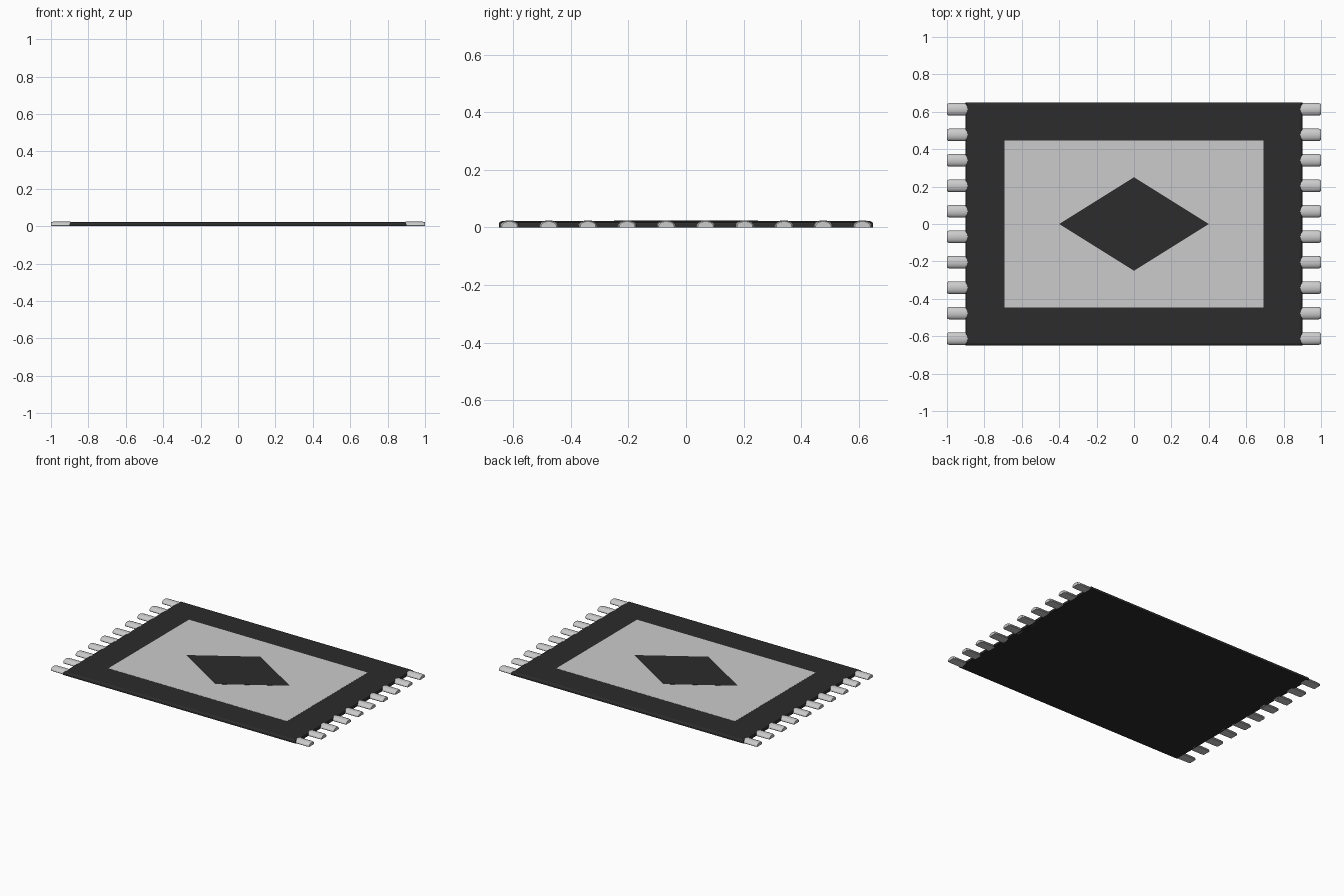
import bpy, bmesh, math

if "Cube" in bpy.data.objects:
    bpy.data.objects.remove(bpy.data.objects["Cube"])

dark = bpy.data.materials.new("dark_weave")
dark.diffuse_color = (0.025, 0.025, 0.025, 1)
dark.use_nodes = True
dark.node_tree.nodes["Principled BSDF"].inputs["Base Color"].default_value = dark.diffuse_color


def make(name, bm, mat=None):
    bmesh.ops.recalc_face_normals(bm, faces=bm.faces)
    me = bpy.data.meshes.new(name)
    bm.to_mesh(me)
    bm.free()
    if mat:
        me.materials.append(mat)
    ob = bpy.data.objects.new(name, me)
    bpy.context.collection.objects.link(ob)
    return ob


def loft(bm, rings):
    rows = [[bm.verts.new(p) for p in r] for r in rings]
    n = len(rows[0])
    for a, b in zip(rows, rows[1:]):
        for i in range(n):
            bm.faces.new((a[i], a[(i + 1) % n], b[(i + 1) % n], b[i]))
    bm.faces.new(rows[0])
    bm.faces.new(rows[-1])


def rect(w, d, z):
    return [(-w, -d, z), (w, -d, z), (w, d, z), (-w, d, z)]


# rug body with softened top edge
bm = bmesh.new()
loft(bm, [rect(0.9, 0.65, 0), rect(0.9, 0.65, 0.012),
          rect(0.897, 0.647, 0.018), rect(0.888, 0.64, 0.022)])
make("rug_body", bm, dark)

# pale field and central diamond, almost flush with the weave
bm = bmesh.new()
loft(bm, [rect(0.692, 0.446, 0.018), rect(0.692, 0.446, 0.0228)])
make("pale_field", bm)

bm = bmesh.new()
loft(bm, [[(-0.4, 0, z), (0, -0.25, z), (0.4, 0, z), (0, 0.25, z)]
          for z in (0.02, 0.0236)])
make("centre_diamond", bm, dark)

# fringe: ten domed tassels at each end
stations = [(0.882, 0.72), (0.892, 0.93), (0.905, 1.0),
            (0.985, 0.98), (0.995, 0.93), (1.0, 0.8)]
for side, label in ((1, "right"), (-1, "left")):
    for k in range(10):
        y = -0.613 + k * 1.226 / 9
        rings = []
        for x, s in stations:
            dome = [(side * x, y + 0.034 * s * math.cos(math.pi * i / 8),
                     0.004 + 0.021 * s * math.sin(math.pi * i / 8)) for i in range(9)]
            base = [(side * x, y - 0.031 * s, 0), (side * x, y + 0.031 * s, 0)]
            rings.append(dome + base)
        bm = bmesh.new()
        loft(bm, rings)
        ob = make(f"{label}_tassel_{k + 1}", bm)
        for o in bpy.context.selected_objects:
            o.select_set(False)
        ob.select_set(True)
        bpy.context.view_layer.objects.active = ob
        bpy.ops.object.shade_smooth_by_angle(angle=math.radians(40))
